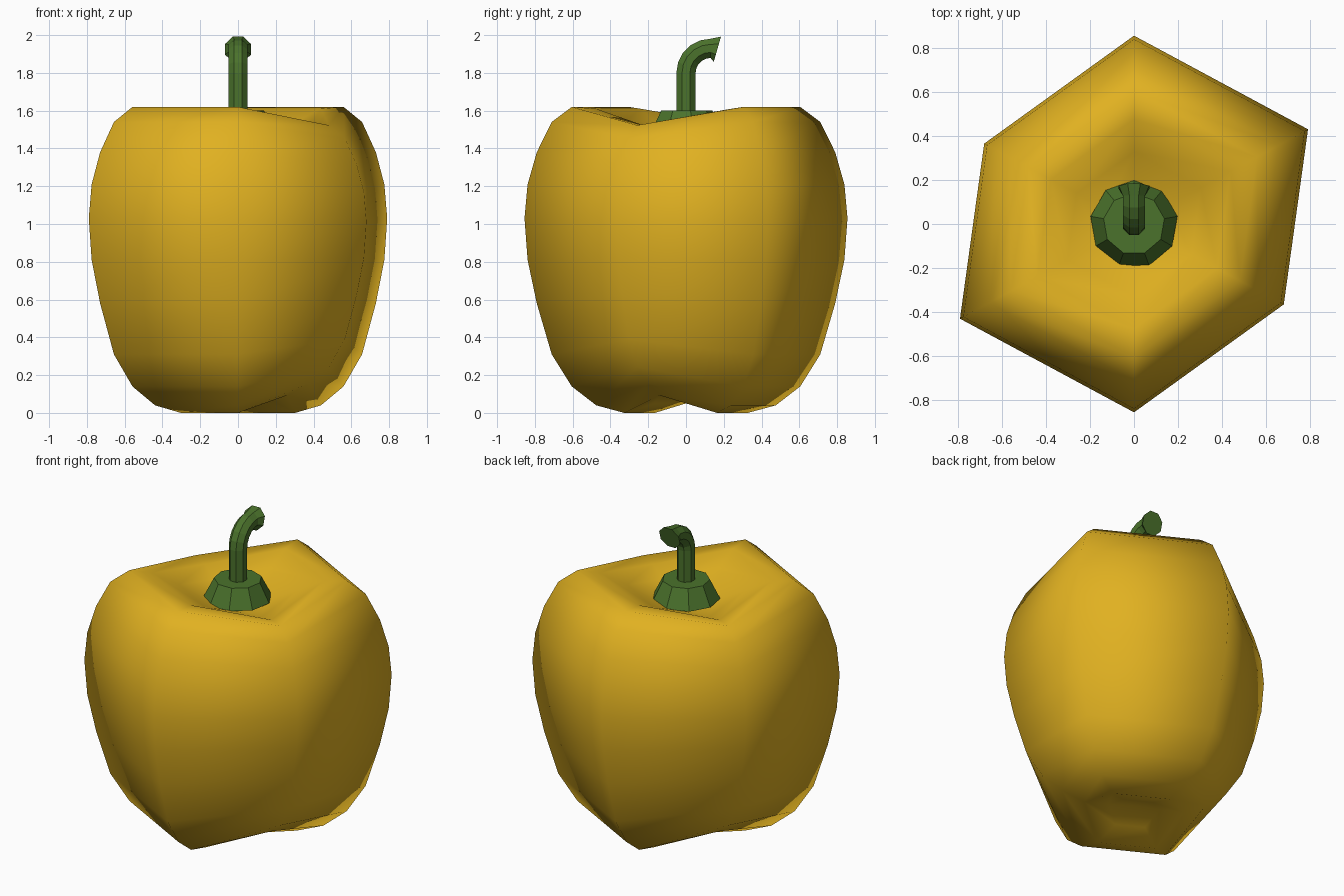
import bpy, bmesh, math
from mathutils import Vector

if "Cube" in bpy.data.objects:
    bpy.data.objects.remove(bpy.data.objects["Cube"])


def material(name, rgb):
    m = bpy.data.materials.new(name)
    m.diffuse_color = (*rgb, 1)
    m.use_nodes = True
    m.node_tree.nodes["Principled BSDF"].inputs["Base Color"].default_value = m.diffuse_color
    return m


def skin(name, rings, mat, smooth=False):
    """Bridge a list of equal-length rings and close both ends."""
    bm = bmesh.new()
    loops = [[bm.verts.new(p) for p in ring] for ring in rings]
    n = len(loops[0])
    for a, b in zip(loops, loops[1:]):
        for i in range(n):
            j = (i + 1) % n
            bm.faces.new((a[i], a[j], b[j], b[i]))
    bm.faces.new(loops[0][::-1])
    bm.faces.new(loops[-1])
    bmesh.ops.recalc_face_normals(bm, faces=bm.faces)
    if smooth:
        # end caps become fans to the middle of each dimple
        for loop, z in ((loops[0], 0.10), (loops[-1], 1.43)):
            cap = [f for f in loop[0].link_faces if len(f.verts) == n and n != 4]
            res = bmesh.ops.poke(bm, faces=cap)
            res["verts"][0].co = (0, 0, z)
    for f in bm.faces:
        f.smooth = smooth
    me = bpy.data.meshes.new(name)
    bm.to_mesh(me)
    bm.free()
    ob = bpy.data.objects.new(name, me)
    bpy.context.collection.objects.link(ob)
    me.materials.append(mat)
    return ob


yellow = material("yellow_skin", (0.75, 0.44, 0.015))
green = material("green_stem", (0.07, 0.17, 0.025))

# Pepper body: six lobe directions (x, y, height factor), sphere-like profile heights
lobes = [(0, -0.855, 1), (0.68, -0.365, 0.865), (0.79, 0.43, 1),
         (0, 0.855, 1), (-0.68, 0.365, 0.865), (-0.79, -0.43, 1)]
heights = [0.05, 0.0, 0.04, 0.14, 0.31, 0.58, 0.81, 1.03,
           1.21, 1.38, 1.54, 1.62, 1.61, 1.54, 1.47]
rings = []
for i, z in enumerate(heights):
    r = math.sin(math.pi * (i + 1) / 16)
    ring = []
    for x, y, k in lobes:
        k = 1 - (1 - k) * min(1, r / 0.5)
        ring.append((x * r, y * r, 0.9 + (z - 0.9) * k))
    rings.append(ring)
skin("pepper_body", rings, yellow, True)


def circle(n, r, z, start):
    return [(r * math.cos(start + math.tau * i / n),
             r * math.sin(start + math.tau * i / n), z) for i in range(n)]


# Calyx: nine-sided frustum sitting in the top dimple
skin("calyx", [circle(9, 0.2, 1.48, math.pi / 2),
               circle(9, 0.14, 1.6, math.pi / 2)], green)

# Stem: octagonal tube bending to the back with a flared tip
stations = [(Vector((0, 0, 1.5)), 0, 0.055)]
for deg, rad in [(0, .055), (18, .055), (36, .055), (54, .055), (72, .055), (90, .055), (106, .075)]:
    a = math.radians(deg)
    stations.append((Vector((0, 0.13 - 0.13 * math.cos(a), 1.8 + 0.13 * math.sin(a))), a, rad))
rings = []
for c, a, rad in stations:
    side = Vector((1, 0, 0))
    out = Vector((0, -math.cos(a), math.sin(a)))
    rings.append([c + rad * (math.cos(t) * side + math.sin(t) * out)
                  for t in (math.tau * (i + 0.5) / 8 for i in range(8))])
skin("stem", rings, green)
